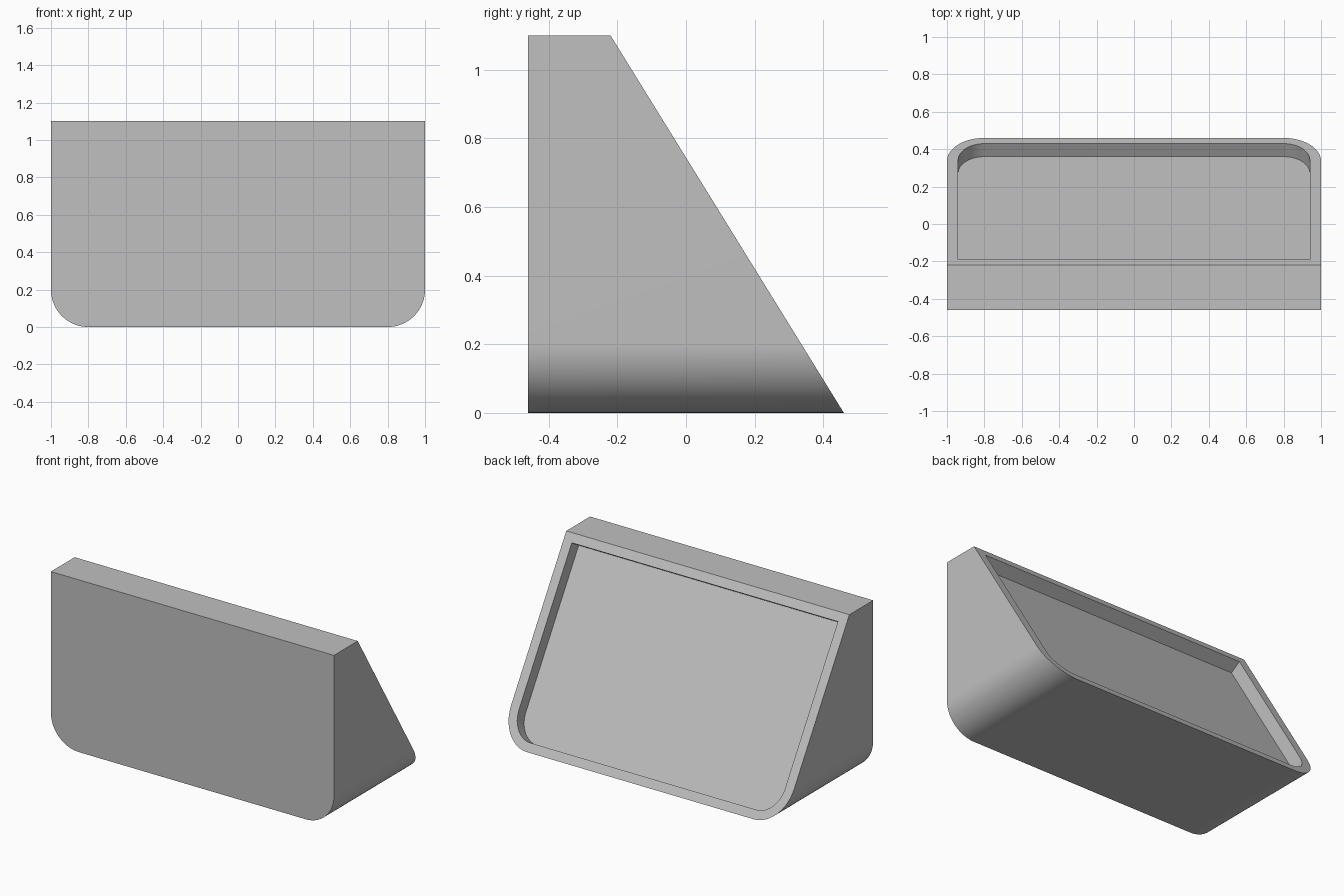
import bpy, bmesh, math
from mathutils import Vector

cube = bpy.data.objects.get("Cube")
if cube:
    bpy.data.objects.remove(cube)

HEIGHT, FRONT, BACK, TOP_BACK = 1.10, -0.46, 0.46, -0.22
RUN = (TOP_BACK - BACK) / HEIGHT
DEPTH = 0.082
inward = Vector((0, -HEIGHT, TOP_BACK - BACK)).normalized()


def outline(half, low, high, radius, steps=24):
    """Square top corners and rounded bottom corners, as (x, z) pairs."""
    pts = [(half, high), (-half, high)]
    for side, start in ((-1, math.pi), (1, 1.5 * math.pi)):
        for i in range(steps + 1):
            a = start + i * math.pi / 2 / steps
            pts.append((side * (half - radius) + radius * math.cos(a),
                        low + radius + radius * math.sin(a)))
    return pts


def on_slope(x, z):
    return Vector((x, BACK + RUN * z, z))


# Loops from the front face, round the slope rim, down into the recess
outer = outline(1.0, 0.0, HEIGHT, 0.2)
inner = outline(0.94, 0.0485, HEIGHT - 0.0485, 0.142)
loops = [
    [Vector((x, FRONT, z)) for x, z in outer],
    [on_slope(x, z) for x, z in outer],
    [on_slope(x, z) for x, z in inner],
    [on_slope(x, z) + inward * DEPTH for x, z in inner],
]

bm = bmesh.new()
rings = [[bm.verts.new(p) for p in loop] for loop in loops]
for a, b in zip(rings, rings[1:]):
    n = len(a)
    for i in range(n):
        j = (i + 1) % n
        bm.faces.new((a[i], a[j], b[j], b[i]))
bm.faces.new(rings[0])
bm.faces.new(rings[-1])
bmesh.ops.recalc_face_normals(bm, faces=bm.faces[:])

mesh = bpy.data.meshes.new("wedge_housing")
bm.to_mesh(mesh)
bm.free()
housing = bpy.data.objects.new("wedge_housing", mesh)
bpy.context.collection.objects.link(housing)

# Plain grey finish
grey = bpy.data.materials.new("light_grey")
grey.use_nodes = True
colour = (0.53, 0.53, 0.53, 1)
grey.diffuse_color = colour
grey.node_tree.nodes["Principled BSDF"].inputs["Base Color"].default_value = colour
mesh.materials.append(grey)

# Smooth rounded corners, sharp edges elsewhere
bpy.ops.object.select_all(action="DESELECT")
housing.select_set(True)
bpy.context.view_layer.objects.active = housing
bpy.ops.object.shade_smooth_by_angle(angle=math.radians(25))
